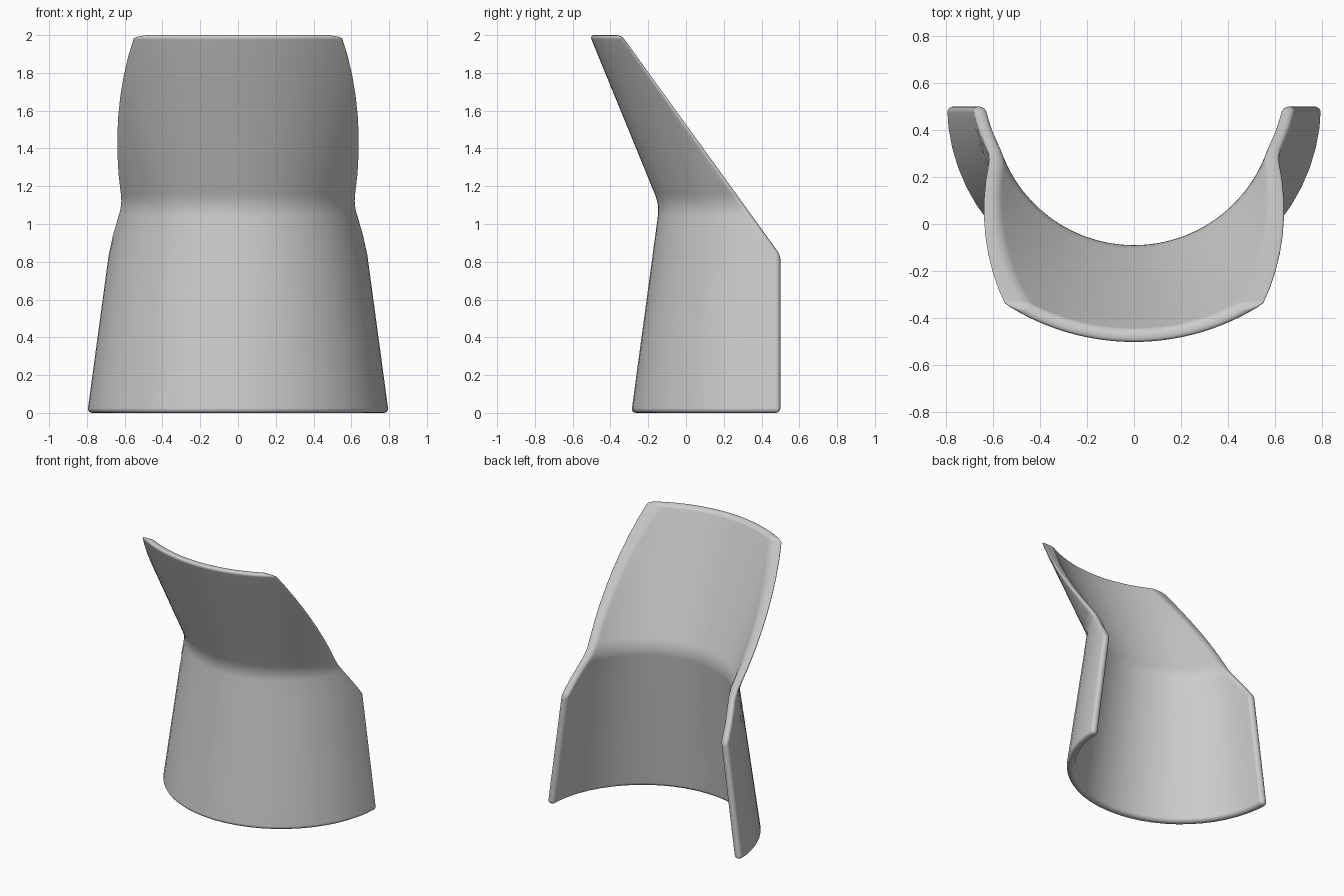
import bpy
import bmesh
import math

cube = bpy.data.objects.get("Cube")
if cube:
    bpy.data.objects.remove(cube, do_unlink=True)

AXIS_Y = 0.51        # vertical axis of the round wall
BACK_Y = 0.50        # flat back cut
SHOULDER_Z = 0.835   # where the slanted cut begins
TOP_Z = 2.0
WAIST_Z = 1.1
WALL = 0.057
COLUMNS = 28


def outer_radius(z):
    """Taper to the waist, then flare, with a soft bend between."""
    t, w = z - WAIST_Z, 0.06
    ramp = 0 if t < -w else t if t > w else (t + w) ** 2 / (4 * w)
    return 0.651 - 0.135 * t + 0.545 * ramp


def cut_y(z):
    """Back limit of the wall: upright, then slanting forward."""
    return BACK_Y - max(0, z - SHOULDER_Z) * 0.723


def span(a, b, n):
    return [a + (b - a) * i / n for i in range(n)]


heights = (span(0, SHOULDER_Z, 4) + span(SHOULDER_Z, WAIST_Z - 0.06, 2)
           + span(WAIST_Z - 0.06, WAIST_Z + 0.06, 6)
           + span(WAIST_Z + 0.06, TOP_Z, 8) + [TOP_Z])

bm = bmesh.new()


def wall_grid(inset):
    """Curved sheet trimmed at the cut."""
    rows = []
    for z in heights:
        r = outer_radius(z) - inset
        reach = math.acos((AXIS_Y - cut_y(z)) / r)
        angles = [reach * (2 * i / COLUMNS - 1) for i in range(COLUMNS + 1)]
        rows.append([bm.verts.new((r * math.sin(a), AXIS_Y - r * math.cos(a), z))
                     for a in angles])
    return rows


def strip(a, b):
    """Quads between two matching rows of vertices."""
    for i in range(len(a) - 1):
        bm.faces.new((a[i], a[i + 1], b[i + 1], b[i]))


outer, inner = wall_grid(0), wall_grid(WALL)
for grid in (outer, inner):
    for low, high in zip(grid, grid[1:]):
        strip(low, high)

# Rim all the way round
for end in (0, -1):
    strip(outer[end], inner[end])
    strip([row[end] for row in outer], [row[end] for row in inner])

bmesh.ops.recalc_face_normals(bm, faces=bm.faces)
for face in bm.faces:
    face.smooth = True

mesh = bpy.data.meshes.new("curved_shell")
bm.to_mesh(mesh)
bm.free()
shell = bpy.data.objects.new("curved_shell", mesh)
bpy.context.collection.objects.link(shell)

# Rounded rim
bevel = shell.modifiers.new("rounded_rim", 'BEVEL')
bevel.width = 0.025
bevel.segments = 4
bevel.limit_method = 'ANGLE'
bevel.angle_limit = math.radians(22)
bevel.use_clamp_overlap = False
shell.modifiers.new("even_shading", 'WEIGHTED_NORMAL')

# Plain grey
grey = bpy.data.materials.new("light_grey")
grey.use_nodes = True
colour = (0.6, 0.6, 0.6, 1)
grey.diffuse_color = colour
grey.node_tree.nodes["Principled BSDF"].inputs["Base Color"].default_value = colour
mesh.materials.append(grey)
